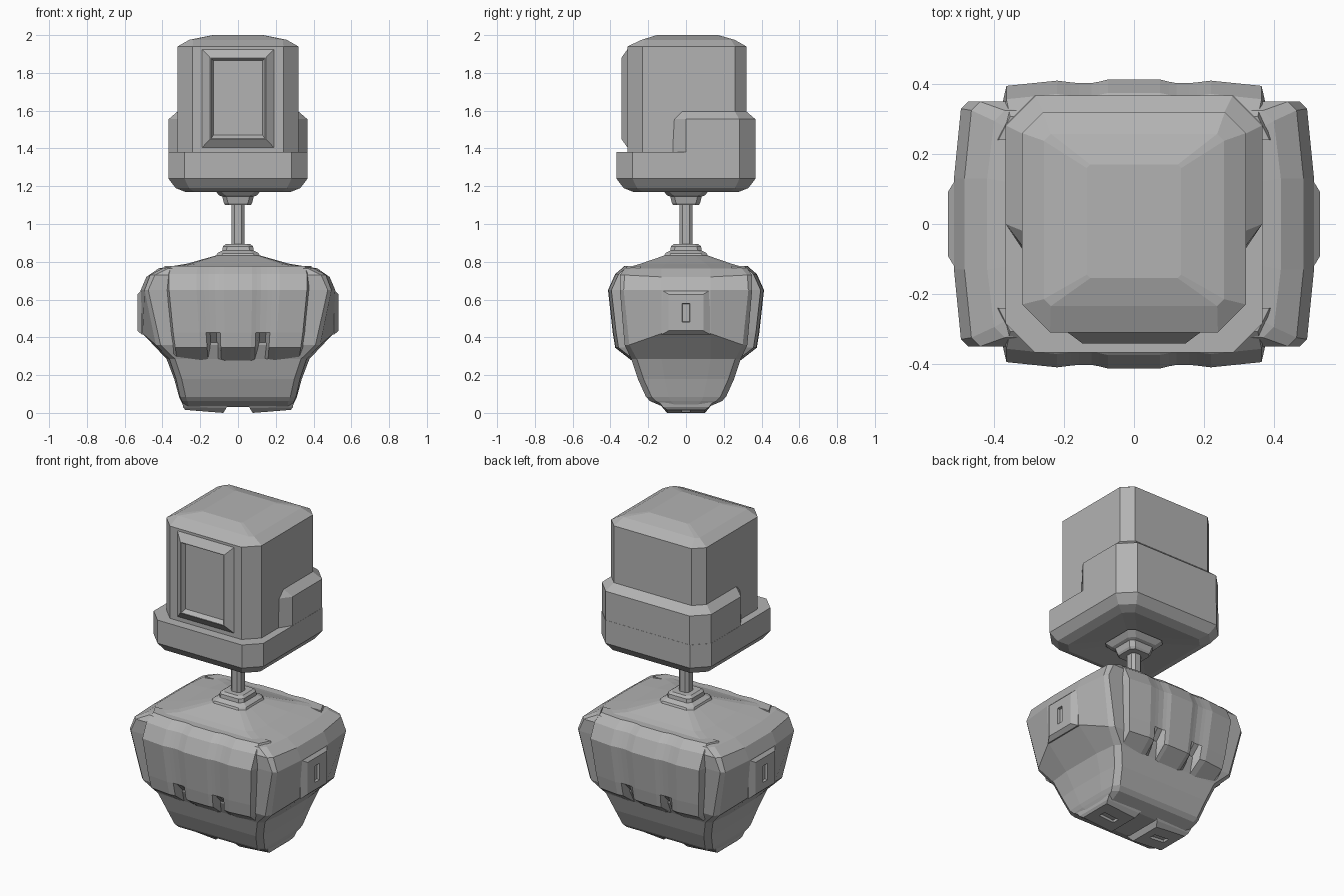
import bpy, bmesh

if "Cube" in bpy.data.objects:
    bpy.data.objects.remove(bpy.data.objects["Cube"])

grey = bpy.data.materials.new("plain grey")
grey.diffuse_color = (0.45, 0.45, 0.45, 1)
grey.use_nodes = True
grey.node_tree.nodes["Principled BSDF"].inputs["Base Color"].default_value = grey.diffuse_color


def loft(name, rings):
    """Closed solid through rings of 3D points with equal counts."""
    bm = bmesh.new()
    rows = [[bm.verts.new(p) for p in r] for r in rings]
    n = len(rows[0])
    for a, b in zip(rows, rows[1:]):
        for i in range(n):
            j = (i + 1) % n
            bm.faces.new((a[i], a[j], b[j], b[i]))
    bm.faces.new(rows[0][::-1])
    bm.faces.new(rows[-1])
    bmesh.ops.recalc_face_normals(bm, faces=bm.faces)
    me = bpy.data.meshes.new(name)
    bm.to_mesh(me)
    bm.free()
    me.materials.append(grey)
    ob = bpy.data.objects.new(name, me)
    bpy.context.collection.objects.link(ob)
    return ob


def octo(z, hx, y0, y1, c0, c1):
    """Chamfered rectangle, with front and back chamfers c0 and c1."""
    return [(hx, y0 + c0, z), (hx, y1 - c1, z), (hx - c1, y1, z), (-hx + c1, y1, z),
            (-hx, y1 - c1, z), (-hx, y0 + c0, z), (-hx + c0, y0, z), (hx - c0, y0, z)]


def sq(z, h, c):
    return octo(z, h, -h, h, c, c)


# Head block with a faceted dome
loft("head_block", [
    octo(1.25, .32, -.31, .32, .08, .06),
    octo(1.94, .32, -.31, .32, .08, .06),
    octo(1.975, .258, -.235, .258, .02, .02),
    octo(2.0, .135, -.155, .17, .01, .01)])


# Raised window frame on the front of the head
def front_rect(y, hx, z0, z1):
    return [(-hx, y, z0), (hx, y, z0), (hx, y, z1), (-hx, y, z1)]


loft("head_window", [
    front_rect(-.29, .19, 1.405, 1.925), front_rect(-.31, .19, 1.405, 1.925),
    front_rect(-.342, .147, 1.45, 1.88), front_rect(-.342, .142, 1.453, 1.877),
    front_rect(-.318, .13, 1.47, 1.865)])

# Collar round the base of the head, stepped up at the back
loft("head_collar", [
    sq(1.19, .11, .04), sq(1.17, .28, .05), sq(1.19, .33, .07),
    sq(1.24, .368, .085), sq(1.38, .368, .085)])


def back_step(z, hx, hy, c, ys, yf):
    half = [(.31, yf, z), (hx, ys, z), (hx, hy - c, z), (hx - c, hy, z)]
    return half + [(-x, y, zz) for x, y, zz in half[::-1]]


loft("head_back_collar", [
    back_step(1.37, .367, .367, .085, 0, -.085),
    back_step(1.555, .367, .367, .085, 0, -.075),
    back_step(1.597, .318, .318, .06, -.02, -.04)])

# Neck post with a flange at each end
loft("neck_post", [sq(.86, .034, .016), sq(1.14, .034, .016)])
loft("neck_lower_flange", [
    sq(.80, .13, .03), sq(.845, .11, .03), sq(.86, .083, .022),
    sq(.882, .08, .022), sq(.893, .065, .02)])
loft("neck_upper_flange", [
    sq(1.10, .068, .02), sq(1.112, .075, .022), sq(1.145, .083, .022),
    sq(1.152, .10, .03), sq(1.18, .125, .03)])


# Lower body: tapered block with bowed sides
def body_ring(z, zc, hx, hy, c, bow=.02):
    m = min(.13, .5 * (hy - c))
    q = [(hx, m, z), (hx - bow, hy - c, zc), (hx - bow - c, hy, zc)]
    q += [(-x, y, w) for x, y, w in q[::-1]]
    return q + [(-x, -y, w) for x, y, w in q]


loft("lower_body", [
    body_ring(.03, .03, .285, .115, .02, .005),
    body_ring(.062, .062, .302, .19, .03, .005),
    body_ring(.085, .085, .312, .212, .03, .005),
    body_ring(.18, .18, .338, .255, .03, .01),
    body_ring(.285, .285, .378, .29, .03, .015),
    body_ring(.42, .36, .505, .325, .025, .07),
    body_ring(.65, .65, .515, .35, .02),
    body_ring(.72, .73, .485, .35, .025),
    body_ring(.765, .765, .42, .325, .03),
    body_ring(.79, .79, .27, .24, .03),
    body_ring(.835, .835, .11, .11, .02, .005)])

# Rippled panel with two lower notches, on front and back
COLS = [(.40, None), (.365, -.018), (.22, -.003), (.18, -.008), (.157, -.01),
        (.122, -.01), (.10, -.006), (.075, 0)]
COLS = [(-x, d) for x, d in COLS] + COLS[::-1]
ROWS = [(.275, .285, .88), (.345, .375, .91), (.425, .388, .94), (.65, .413, 1),
        (.735, .375, 1), (.778, .325, .97)]


def panel_ring(row, side):
    z, y, s = row
    pts = []
    for x, d in COLS:
        if d is None:
            yy = .24
        elif z == .345 and .12 < abs(x) < .16:
            yy = .30
        else:
            yy = y + d
        pts.append((x * s, side * yy, z))
    return pts


for side, word in ((-1, "front"), (1, "back")):
    loft(word + "_panel", [panel_ring(r, side) for r in ROWS])


# Raised side plates with a slot
def side_rect(x, hy, z0, z1):
    return [(x, -hy, z0), (x, hy, z0), (x, hy, z1), (x, -hy, z1)]


for s, word in ((1, "right"), (-1, "left")):
    loft(word + "_side_plate", [
        side_rect(s * .47, .13, .42, .65), side_rect(s * .51, .128, .415, .65),
        side_rect(s * .532, .092, .435, .628), side_rect(s * .532, .02, .48, .58),
        side_rect(s * .517, .018, .483, .577)])


# Slightly tilted feet with a slot underneath
def foot_rect(s, x0, x1, hy, z0, z1):
    return [(s * x0, -hy, z0), (s * x1, -hy, z1), (s * x1, hy, z1), (s * x0, hy, z0)]


for s, word in ((1, "right"), (-1, "left")):
    loft(word + "_foot", [
        foot_rect(s, .05, .295, .14, .05, .055), foot_rect(s, .062, .29, .122, .025, .03),
        foot_rect(s, .078, .28, .10, 0, .016), foot_rect(s, .13, .23, .022, .004, .012),
        foot_rect(s, .133, .227, .02, .018, .026)])
